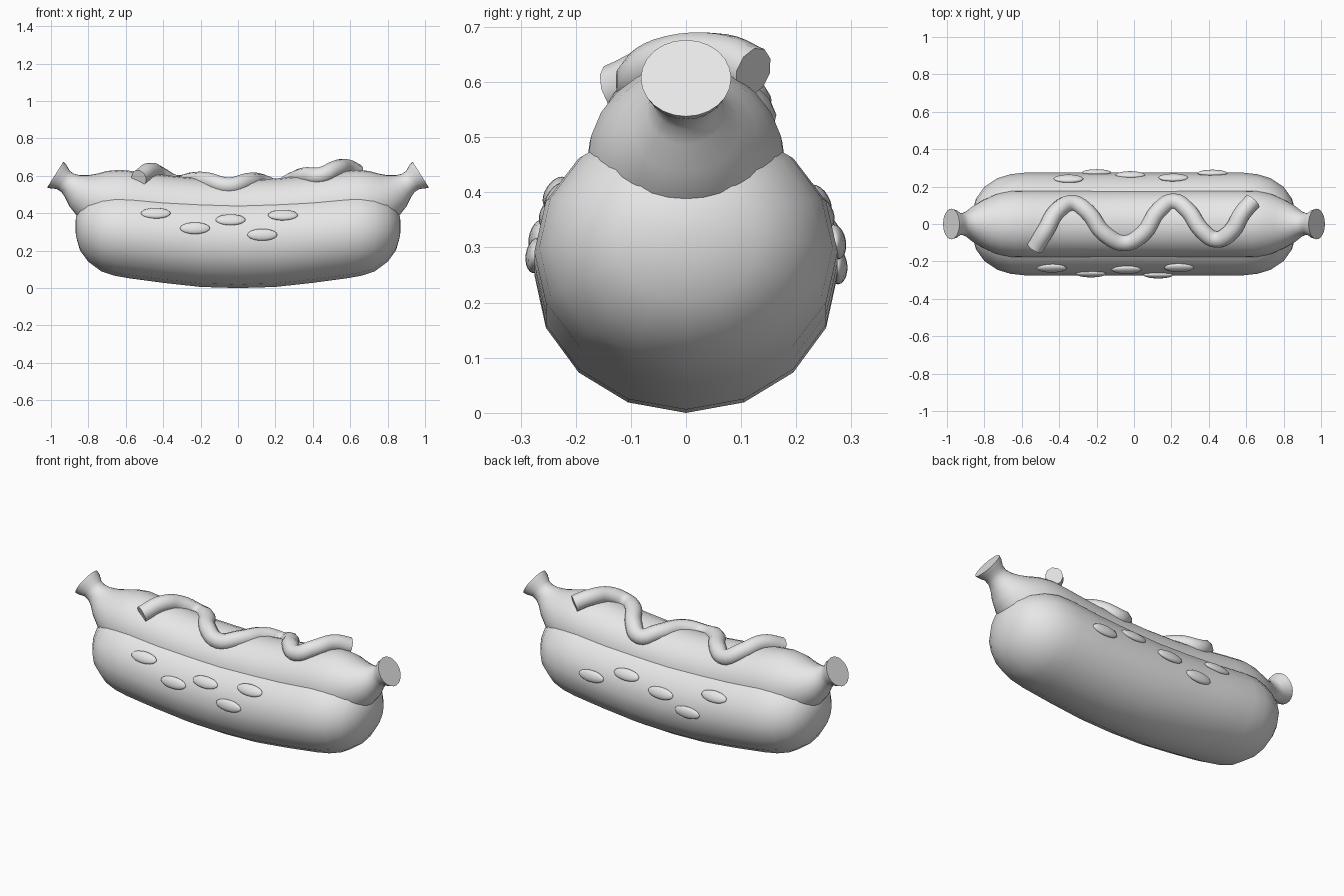
import bpy, bmesh, math
from mathutils import Vector

cube = bpy.data.objects.get("Cube")
if cube:
    bpy.data.objects.remove(cube, do_unlink=True)

grey = bpy.data.materials.new("plain_grey")
grey.use_nodes = True
grey.diffuse_color = (0.8, 0.8, 0.8, 1)
grey.node_tree.nodes["Principled BSDF"].inputs["Base Color"].default_value = (0.8, 0.8, 0.8, 1)


def finish(obj, angle=50):
    if not obj.data.materials:
        obj.data.materials.append(grey)
    bpy.ops.object.select_all(action="DESELECT")
    obj.select_set(True)
    bpy.context.view_layer.objects.active = obj
    bpy.ops.object.shade_smooth_by_angle(angle=math.radians(angle))


def mirrored(stations):
    """Reflect half a body, listed from the middle outwards, to the -x side."""
    return [(-s[0],) + s[1:] for s in reversed(stations[1:])] + stations


def interpolate(stations, x, column):
    x = abs(x)
    for a, b in zip(stations, stations[1:]):
        if x <= b[0]:
            t = (x - a[0]) / (b[0] - a[0])
            return a[column] + t * (b[column] - a[column])
    return stations[-1][column]


def loft(name, half, sides, follow_spine, angle):
    """Skin rings given as (x, z, half width, half height) along x."""
    rows = mirrored(half)
    bm = bmesh.new()
    rings = []
    for i, (x, z, ry, rz) in enumerate(rows):
        a, b = rows[max(i - 1, 0)], rows[min(i + 1, len(rows) - 1)]
        tangent = Vector((b[0] - a[0], 0, b[1] - a[1])).normalized()
        up = Vector((-tangent.z, 0, tangent.x)) if follow_spine else Vector((0, 0, 1))
        ring = []
        for k in range(sides):
            t = 2 * math.pi * k / sides
            ring.append(bm.verts.new(Vector((x, ry * math.sin(t), z)) + up * rz * math.cos(t)))
        rings.append(ring)
    for r, s in zip(rings, rings[1:]):
        for k in range(sides):
            n = (k + 1) % sides
            bm.faces.new((r[k], r[n], s[n], s[k]))
    bm.faces.new(rings[0])
    bm.faces.new(rings[-1])
    bmesh.ops.recalc_face_normals(bm, faces=bm.faces)
    mesh = bpy.data.meshes.new(name)
    bm.to_mesh(mesh)
    bm.free()
    obj = bpy.data.objects.new(name, mesh)
    bpy.context.collection.objects.link(obj)
    finish(obj, angle)


# Bun: a bent, blunt-ended loaf
bun = [(0, .25, .275, .25), (.2, .256, .275, .25), (.4, .272, .275, .244),
       (.58, .292, .275, .24), (.66, .3, .266, .234), (.73, .304, .245, .215),
       (.8, .312, .198, .172), (.845, .32, .135, .118), (.866, .328, .06, .052),
       (.87, .33, .01, .01)]
loft("bun", bun, 16, False, 80)

# Sausage: a tube that pinches into a flared, flat-ended knot
sausage = [(x, z, r, r) for x, z, r in [
    (0, .4, .18), (.2, .405, .18), (.4, .423, .181), (.56, .443, .181), (.66, .457, .178),
    (.74, .473, .158), (.8, .493, .13), (.85, .52, .098), (.885, .545, .071),
    (.912, .563, .059), (.935, .579, .06), (.958, .595, .075), (.977, .607, .082)]]
loft("sausage", sausage, 24, True, 50)

# Sauce: a wavy tube resting on the sausage
wave = [(-.53, -.13), (-.47, -.03), (-.41, .07), (-.33, .11), (-.25, .065), (-.16, -.05),
        (-.05, -.1), (.05, -.05), (.13, .07), (.21, .118), (.29, .07), (.36, -.03),
        (.44, -.083), (.52, -.04), (.58, .06), (.635, .122)]
curve = bpy.data.curves.new("sauce", "CURVE")
curve.dimensions = "3D"
curve.bevel_depth = .046
curve.bevel_resolution = 3
curve.resolution_u = 5
curve.use_fill_caps = True
curve.materials.append(grey)
spline = curve.splines.new("BEZIER")
spline.bezier_points.add(len(wave) - 1)
for point, (x, y) in zip(spline.bezier_points, wave):
    r = interpolate(sausage, x, 2)
    z = interpolate(sausage, x, 1) + math.sqrt(r * r - y * y)
    lift = .035 * max(0, abs(x) - .3) / .3
    point.co = (x, y, z - .005 + lift)
    point.handle_left_type = point.handle_right_type = "AUTO"
sauce = bpy.data.objects.new("sauce", curve)
bpy.context.collection.objects.link(sauce)
bpy.ops.object.select_all(action="DESELECT")
sauce.select_set(True)
bpy.context.view_layer.objects.active = sauce
bpy.ops.object.convert(target="MESH")
finish(bpy.context.view_layer.objects.active)

# Seeds: flattened ovals lying on both flanks of the bun
seeds = {
    -1: [(-.44, .4), (-.23, .32), (-.04, .365), (.13, .285), (.24, .39)],
    1: [(-.35, .385), (-.2, .265), (-.02, .325), (.21, .365), (.42, .31)],
}
for side, places in seeds.items():
    for i, (x, z) in enumerate(places):
        centre, ry, rz = (interpolate(bun, x, c) for c in (1, 2, 3))
        h = (z - centre) / rz
        y = ry * math.sqrt(1 - h * h)
        tilt = math.atan2(h / rz, y / (ry * ry))
        bpy.ops.mesh.primitive_uv_sphere_add(
            segments=16, ring_count=10, location=(x, side * y, z), rotation=(side * tilt, 0, 0))
        seed = bpy.context.object
        seed.name = f"{'front' if side < 0 else 'back'}_seed_{i + 1}"
        seed.scale = (.08, .018, .032)
        finish(seed, 80)
